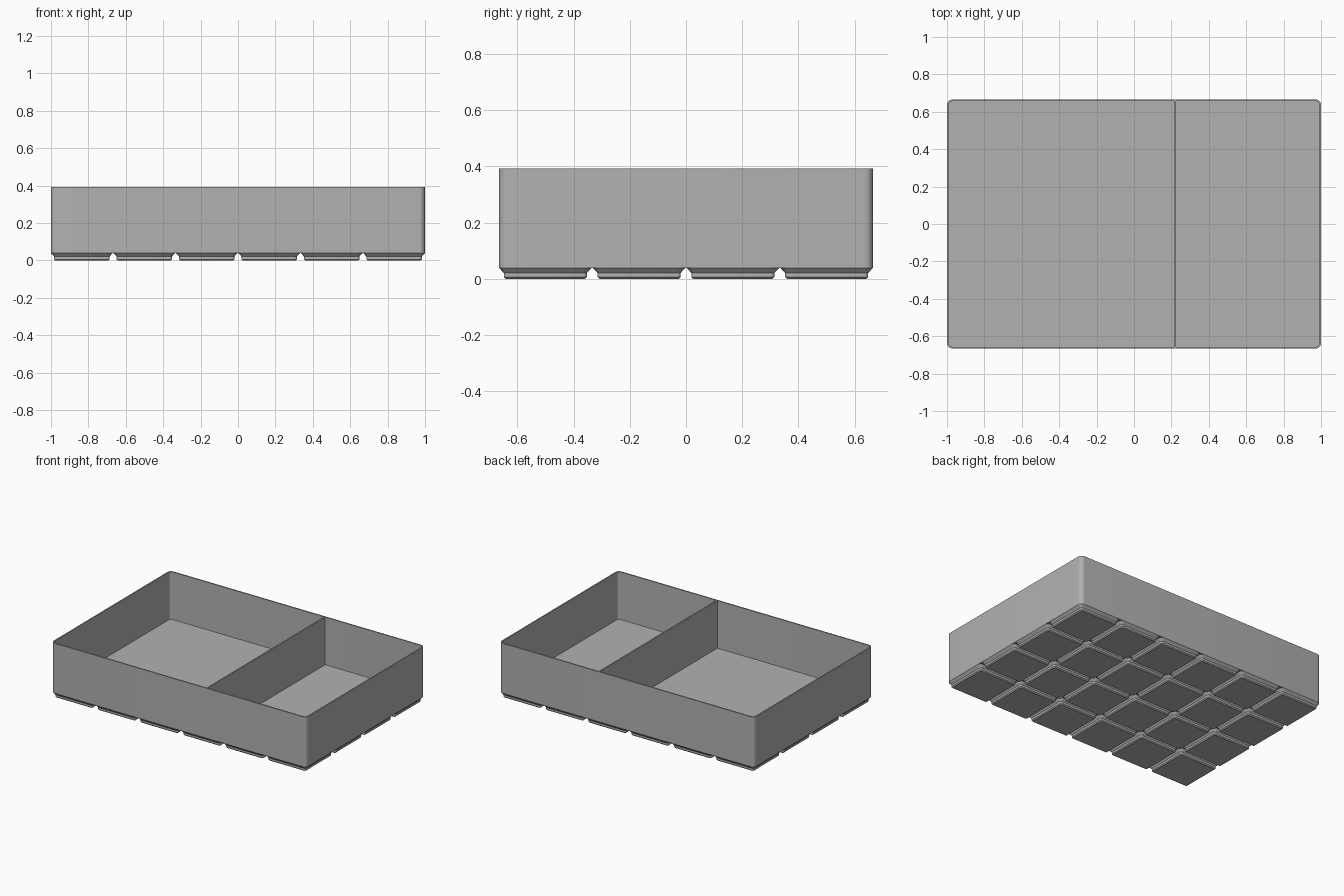
import bpy
import bmesh
from math import cos, sin, pi, radians

if "Cube" in bpy.data.objects:
    bpy.data.objects.remove(bpy.data.objects["Cube"], do_unlink=True)

MM = 2 / 251.5            # tray is six 42 mm cells long, less a 0.5 mm gap
PITCH = 42 * MM
COLS, ROWS = 6, 4
HALF_X, HALF_Y = 1.0, (ROWS * 42 - 0.5) * MM / 2
BASE_Z, FLOOR_Z, TOP_Z = 4.9 * MM, 7 * MM, 0.393
WALL, RADIUS = 1.2 * MM, 3.75 * MM

grey = bpy.data.materials.new("plain grey")
grey.use_nodes = True
grey.diffuse_color = (0.445, 0.445, 0.445, 1)
grey.node_tree.nodes["Principled BSDF"].inputs["Base Color"].default_value = grey.diffuse_color


def rounded_loop(bm, hx, hy, r, z, steps=8):
    """Ring of vertices around a rounded rectangle."""
    ring = []
    for k, (sx, sy) in enumerate([(1, 1), (-1, 1), (-1, -1), (1, -1)]):
        for i in range(steps + 1):
            a = (k + i / steps) * pi / 2
            ring.append(bm.verts.new((sx * (hx - r) + r * cos(a), sy * (hy - r) + r * sin(a), z)))
    return ring


def loft(name, hx, hy, sections):
    """Closed solid through rounded rectangles given as (inset, radius, z)."""
    bm = bmesh.new()
    rings = [rounded_loop(bm, hx - inset, hy - inset, r, z) for inset, r, z in sections]
    for a, b in zip(rings, rings[1:]):
        for i in range(len(a)):
            j = (i + 1) % len(a)
            bm.faces.new((a[i], a[j], b[j], b[i]))
    bm.faces.new(rings[0][::-1])
    bm.faces.new(rings[-1])
    mesh = bpy.data.meshes.new(name)
    bm.to_mesh(mesh)
    bm.free()
    mesh.materials.append(grey)
    return add_object(name, mesh)


def add_object(name, mesh):
    ob = bpy.data.objects.new(name, mesh)
    bpy.context.collection.objects.link(ob)
    return ob


def smooth(ob):
    bpy.ops.object.select_all(action="DESELECT")
    ob.select_set(True)
    bpy.context.view_layer.objects.active = ob
    bpy.ops.object.shade_smooth_by_angle(angle=radians(30))


# Open tray: outer wall, rim, inner wall and floor
smooth(loft("tray_body", HALF_X, HALF_Y, [
    (0, RADIUS, BASE_Z), (0, RADIUS, TOP_Z),
    (WALL, RADIUS - WALL, TOP_Z), (WALL, RADIUS - WALL, FLOOR_Z)]))

# Divider wall across the tray, flush with the rim
bpy.ops.mesh.primitive_cube_add(size=1, location=(0.219, 0, (FLOOR_Z + TOP_Z) / 2))
divider = bpy.context.object
divider.name = "divider"
divider.scale = (WALL, 2 * (HALF_Y - WALL), TOP_Z - FLOOR_Z)
divider.data.materials.append(grey)

# Stepped feet, one per grid cell, sharing a mesh
half_foot = 41.5 * MM / 2
foot = loft("foot", half_foot, half_foot, [
    (2.95 * MM, 0.8 * MM, 0), (2.15 * MM, 1.6 * MM, 0.8 * MM),
    (2.15 * MM, 1.6 * MM, 2.6 * MM), (0, RADIUS, BASE_Z)])
smooth(foot)
for col in range(COLS):
    for row in range(ROWS):
        ob = foot if col == row == 0 else add_object(f"foot_{col}_{row}", foot.data)
        ob.location = ((col - (COLS - 1) / 2) * PITCH, (row - (ROWS - 1) / 2) * PITCH, 0)
